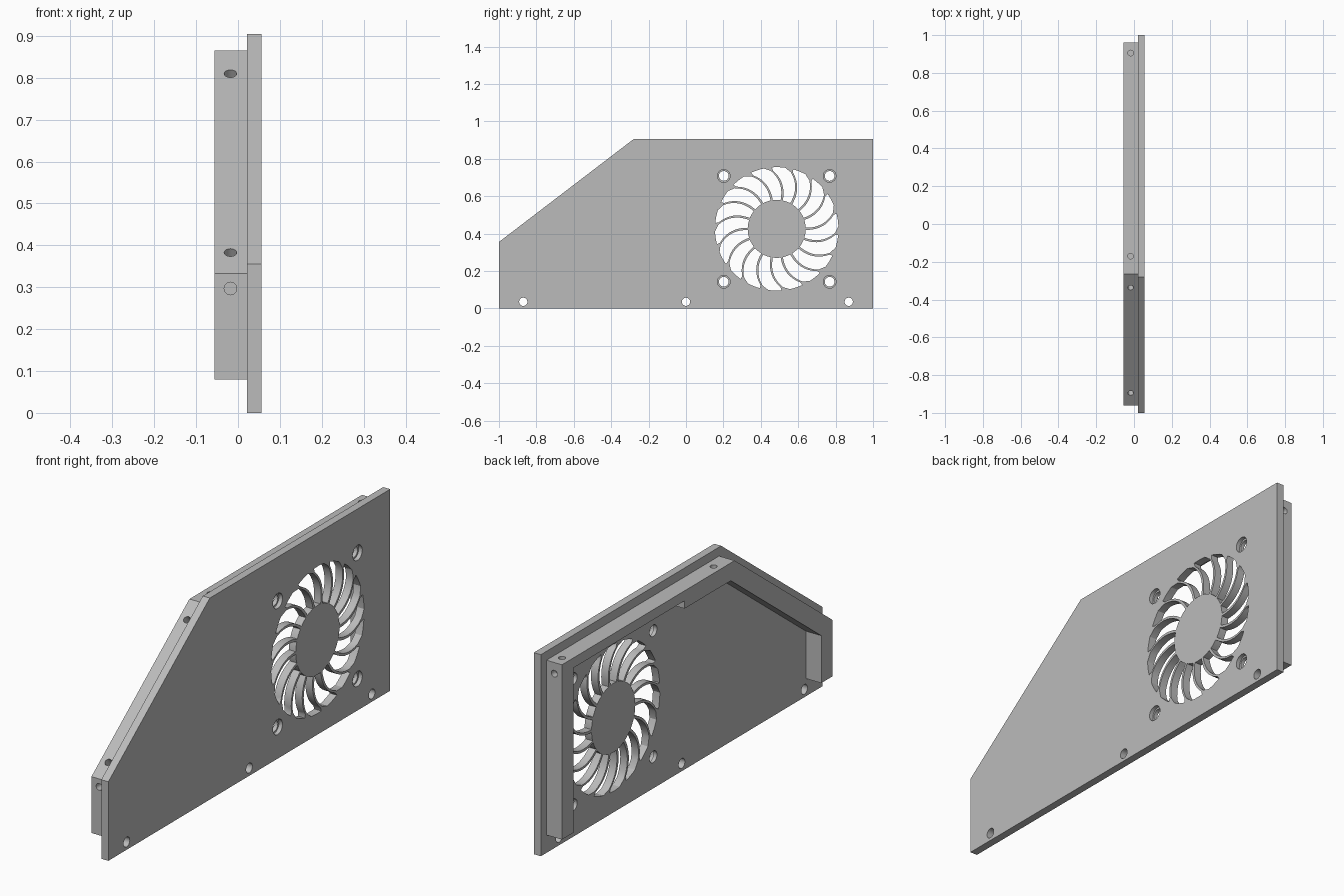
import bpy, bmesh
from math import sin, cos, pi, radians
from mathutils import Vector

default = bpy.data.objects.get("Cube")
if default:
    bpy.data.objects.remove(default, do_unlink=True)

grey = bpy.data.materials.new("plain grey")
grey.use_nodes = True
colour = (0.5, 0.5, 0.5, 1)
grey.diffuse_color = colour
grey.node_tree.nodes["Principled BSDF"].inputs["Base Color"].default_value = colour

BACK, SEAM, FACE = -0.056, 0.021, 0.056
FAN_Y, FAN_Z = 0.485, 0.425


def prisms(name, outlines, x0, x1):
    """Extrude (y, z) outlines along x into one closed mesh."""
    bm = bmesh.new()
    for outline in outlines:
        face = bm.faces.new([bm.verts.new((x0, y, z)) for y, z in outline])
        made = bmesh.ops.extrude_face_region(bm, geom=[face])["geom"]
        verts = [v for v in made if isinstance(v, bmesh.types.BMVert)]
        bmesh.ops.translate(bm, verts=verts, vec=(x1 - x0, 0, 0))
    bmesh.ops.recalc_face_normals(bm, faces=bm.faces)
    mesh = bpy.data.meshes.new(name)
    bm.to_mesh(mesh)
    bm.free()
    ob = bpy.data.objects.new(name, mesh)
    bpy.context.collection.objects.link(ob)
    mesh.materials.append(grey)
    return ob


def circle(y, z, r, n=32):
    return [(y + r * cos(2 * pi * i / n), z + r * sin(2 * pi * i / n)) for i in range(n)]


def drill(centre, axis, r, depth):
    """Cylinder cutter centred on a surface point."""
    bpy.ops.mesh.primitive_cylinder_add(vertices=24, radius=r, depth=2 * depth, location=centre)
    ob = bpy.context.object
    ob.rotation_mode = 'QUATERNION'
    ob.rotation_quaternion = Vector(axis).to_track_quat('Z', 'Y')
    ob.data.materials.append(grey)
    return ob


def cut(target, cutters):
    bpy.ops.object.select_all(action='DESELECT')
    bpy.context.view_layer.objects.active = target
    target.select_set(True)
    for cutter in cutters:
        cutter.hide_render = True
        mod = target.modifiers.new("cut", 'BOOLEAN')
        mod.operation, mod.solver, mod.object = 'DIFFERENCE', 'EXACT', cutter
        bpy.ops.object.modifier_apply(modifier=mod.name)
        bpy.data.objects.remove(cutter, do_unlink=True)
    bpy.ops.object.shade_smooth_by_angle(angle=radians(30))


# Side panel with one sloped corner
panel = prisms("side_panel", [[(-1, 0), (1, 0), (1, 0.905), (-0.28, 0.905), (-1, 0.355)]],
               SEAM, FACE)

# Fan grille openings between curved fins
FINS, R_HUB, R_OUT, HALF_FIN = 18, 0.155, 0.33, 0.006
STEPS = 10


def opening(index):
    pitch = 2 * pi / FINS

    def point(r, side):
        t = (r - R_HUB) / (R_OUT - R_HUB)
        a = pitch * (index + (side > 0)) - side * HALF_FIN / r + 0.32 * t ** 2
        if t > 0.93:
            a -= side * 0.05 * (t - 0.93) / 0.07
        return r, a

    radii = [R_HUB + (R_OUT - R_HUB) * i / STEPS for i in range(STEPS + 1)]
    first = [point(r, -1) for r in radii]
    second = [point(r, 1) for r in reversed(radii)]

    def arc(p, q):
        return [(p[0], p[1] + (q[1] - p[1]) * k / 4) for k in range(1, 4)]

    loop = first + arc(first[-1], second[0]) + second + arc(second[-1], first[0])
    return [(FAN_Y + r * cos(a), FAN_Z + r * sin(a)) for r, a in loop]


grille = prisms("grille_cutter", [opening(i) for i in range(FINS)], 0, 0.1)

# Fan mounting holes with counterbores, and screw holes along the bottom
HOLE = 0.283
mounts = [(FAN_Y + sy * HOLE, FAN_Z + sz * HOLE) for sy in (-1, 1) for sz in (-1, 1)]
through = [circle(y, z, 0.026) for y, z in mounts]
through += [circle(y, 0.035, 0.022) for y in (-0.87, 0, 0.87)]
cut(panel, [grille,
            prisms("hole_cutter", through, 0, 0.1),
            prisms("counterbore_cutter", [circle(y, z, 0.034) for y, z in mounts], 0.038, 0.1)])

# Rim behind the panel, open at the bottom and thinned beside the fan
rim = prisms("rear_rim", [[
    (-0.96, 0.08), (-0.96, 0.333), (-0.265, 0.865), (0.96, 0.865), (0.96, 0.08),
    (0.88, 0.08), (0.88, 0.82), (0.09, 0.82), (0.09, 0.785), (-0.238, 0.785),
    (-0.88, 0.293), (-0.88, 0.08)]], BACK, SEAM)

# Blind screw holes around the rim
MID = -0.018
slope = (0, -0.608, 0.794)
cut(rim, [
    drill((MID, -0.96, 0.297), (0, 1, 0), 0.015, 0.05),
    drill((MID, 0.96, 0.815), (0, 1, 0), 0.015, 0.03),
    drill((MID, -0.895, 0.383), slope, 0.015, 0.05),
    drill((MID, -0.337, 0.81), slope, 0.015, 0.05),
    drill((MID, -0.17, 0.865), (0, 0, 1), 0.015, 0.05),
    drill((MID, 0.905, 0.865), (0, 0, 1), 0.015, 0.03),
])
